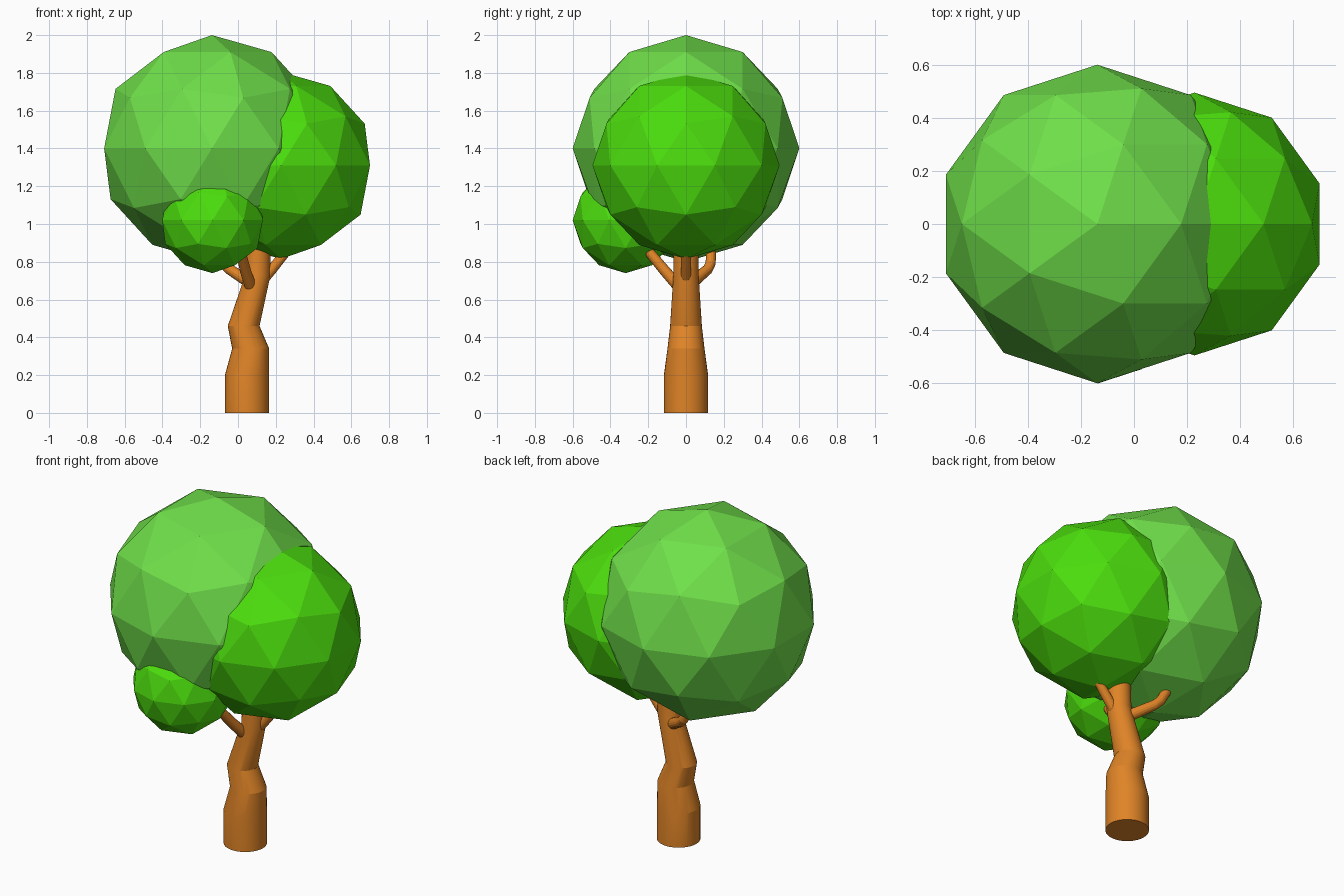
import bpy, bmesh, math
from mathutils import Vector

cube = bpy.data.objects.get("Cube")
if cube:
    bpy.data.objects.remove(cube, do_unlink=True)


def material(name, rgb):
    mat = bpy.data.materials.new(name)
    mat.use_nodes = True
    mat.diffuse_color = (*rgb, 1)
    mat.node_tree.nodes["Principled BSDF"].inputs["Base Color"].default_value = (*rgb, 1)
    return mat


bark = material("orange bark", (0.74, 0.23, 0.02))
soft_green = material("soft green", (0.16, 0.74, 0.068))
bright_green = material("bright green", (0.072, 0.73, 0.004))


def tube(name, path, radii, sides, level=False):
    """Capped tube through the path; level keeps every ring horizontal."""
    points = [Vector(p) for p in path]
    bm = bmesh.new()
    rings = []
    for i, (p, r) in enumerate(zip(points, radii)):
        before, after = points[max(i - 1, 0)], points[min(i + 1, len(points) - 1)]
        along = Vector((0, 0, 1)) if level else (after - before).normalized()
        turn = Vector((0, 0, 1)).rotation_difference(along)
        ring = []
        for k in range(sides):
            a = math.tau * k / sides
            ring.append(bm.verts.new(p + turn @ Vector((r * math.cos(a), r * math.sin(a), 0))))
        rings.append(ring)
    for low, high in zip(rings, rings[1:]):
        for k in range(sides):
            n = (k + 1) % sides
            bm.faces.new((low[k], low[n], high[n], high[k]))
    bm.faces.new(rings[0][::-1])
    bm.faces.new(rings[-1])
    mesh = bpy.data.meshes.new(name)
    bm.to_mesh(mesh)
    bm.free()
    obj = bpy.data.objects.new(name, mesh)
    bpy.context.collection.objects.link(obj)
    mesh.materials.append(bark)
    bpy.ops.object.select_all(action="DESELECT")
    obj.select_set(True)
    bpy.context.view_layer.objects.active = obj
    bpy.ops.object.shade_smooth_by_angle(angle=math.radians(14))
    return obj


def foliage(name, centre, radius, mat):
    bpy.ops.mesh.primitive_ico_sphere_add(subdivisions=2, radius=radius, location=centre)
    obj = bpy.context.object
    obj.name = name
    obj.data.materials.append(mat)


# Crooked trunk
tube("trunk",
     [(0.048, 0, 0), (0.048, 0, 0.2), (0.067, 0, 0.34), (0.03, 0, 0.46),
      (0.105, 0, 0.73), (0.108, 0, 0.92)],
     [0.117, 0.117, 0.098, 0.084, 0.067, 0.064], 32, level=True)

# Branches reaching into the foliage
tube("front_branch", [(0.07, -0.03, 0.66), (0.04, -0.11, 0.75), (0.01, -0.21, 0.87)],
     [0.032, 0.029, 0.026], 16)
tube("left_branch", [(0.11, 0, 0.68), (0.18, 0, 0.76), (0.26, 0, 0.86)],
     [0.03, 0.027, 0.025], 16)
tube("back_branch", [(0.08, 0.02, 0.68), (-0.045, 0.115, 0.76), (-0.075, 0.13, 0.79),
                     (-0.12, 0.135, 0.87)],
     [0.033, 0.028, 0.027, 0.025], 16)

# Faceted foliage
foliage("large_foliage", (-0.138, 0, 1.4), 0.6, soft_green)
foliage("medium_foliage", (0.228, 0, 1.31), 0.495, bright_green)
foliage("small_foliage", (-0.135, -0.32, 1.02), 0.28, bright_green)
